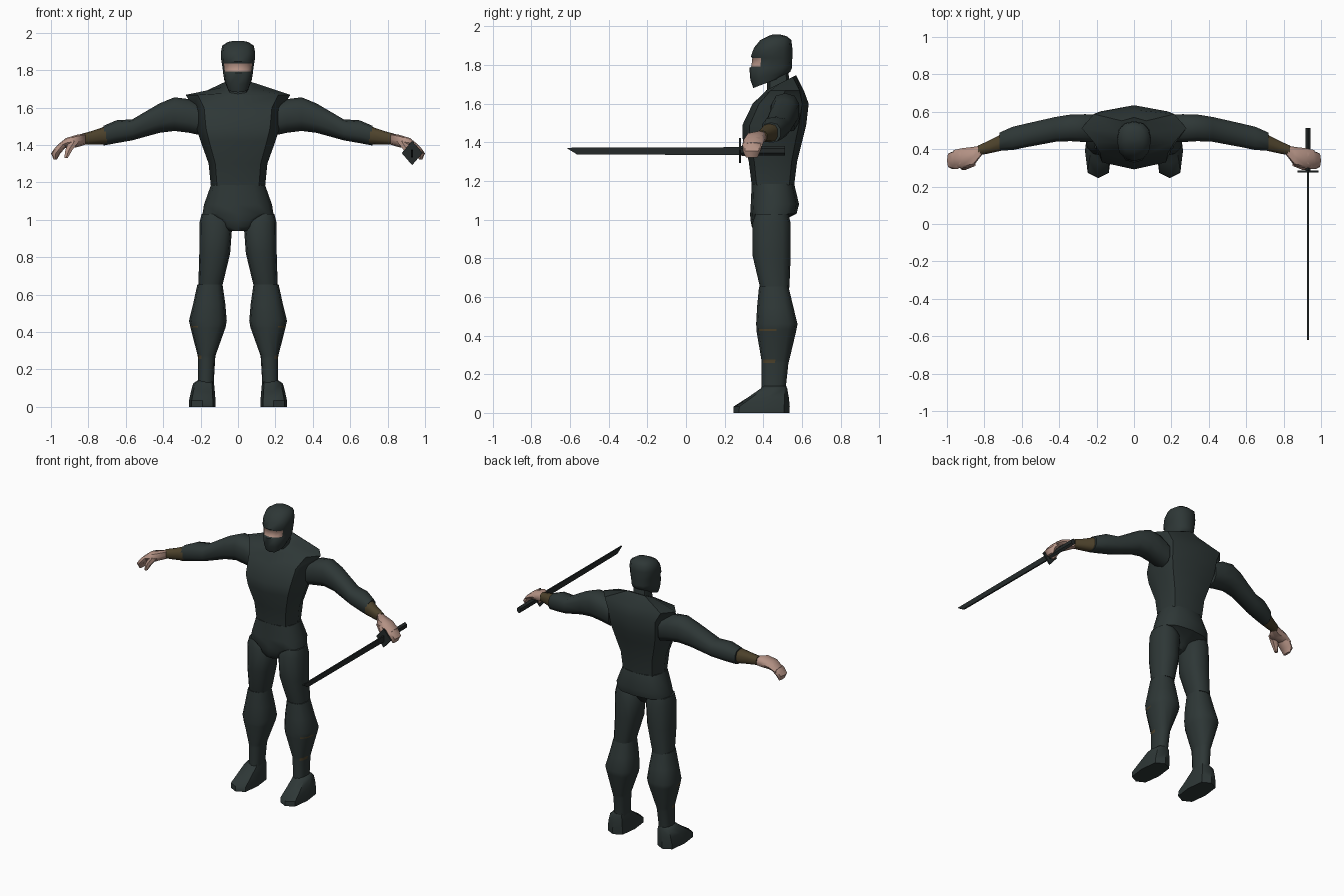
import bpy, bmesh, math


def material(name, rgb):
    m = bpy.data.materials.new(name)
    m.diffuse_color = (*rgb, 1)
    return m


CLOTH = material("dark_cloth", (0.027, 0.038, 0.037))
SKIN = material("skin", (0.46, 0.29, 0.235))
BROWN = material("brown_wrap", (0.075, 0.055, 0.025))
STEEL = material("dark_steel", (0.018, 0.023, 0.023))


def finish(name, bm, mats, rule=None, angle=50):
    bmesh.ops.recalc_face_normals(bm, faces=bm.faces[:])
    for f in bm.faces:
        f.smooth = True
        if rule:
            f.material_index = rule(f.calc_center_median(), f.normal)
    me = bpy.data.meshes.new(name)
    bm.to_mesh(me)
    bm.free()
    for m in mats:
        me.materials.append(m)
    me.set_sharp_from_angle(angle=math.radians(angle))
    ob = bpy.data.objects.new(name, me)
    bpy.context.collection.objects.link(ob)
    return ob


def loft(name, rings, axis="z", n=12, power=0.8, side=1, mats=(CLOTH,), rule=None):
    """Skin rounded-box rings given as (station, u0, u1, v0, v1, tilt)."""
    bm = bmesh.new()
    loops = []
    for w, u0, u1, v0, v1, *tilt in rings:
        loop = []
        for i in range(n):
            a = 2 * math.pi * i / n - math.pi / 2
            c, s = math.cos(a), math.sin(a)
            c = 0 if abs(c) < 1e-6 else math.copysign(abs(c) ** power, c)
            s = 0 if abs(s) < 1e-6 else math.copysign(abs(s) ** power, s)
            u = (u0 + u1) / 2 + c * (u1 - u0) / 2
            dv = s * (v1 - v0) / 2
            v = (v0 + v1) / 2 + dv
            t = w + (tilt[0] * dv if tilt else 0)
            co = (u, v, t) if axis == "z" else (t, u, v)
            loop.append(bm.verts.new((co[0] * side, co[1], co[2])))
        loops.append(loop)
    for a, b in zip(loops, loops[1:]):
        for i in range(n):
            j = (i + 1) % n
            bm.faces.new((a[i], a[j], b[j], b[i]))
    bm.faces.new(loops[0])
    bm.faces.new(loops[-1])
    return finish(name, bm, mats, rule)


def extrude_outline(name, outline, axis, start, depth, mat):
    """Extrude a flat outline: axis y takes (x, z) points, axis x takes (y, z)."""
    bm = bmesh.new()
    put = (lambda p, d: (p[0], d, p[1])) if axis == "y" else (lambda p, d: (d, p[0], p[1]))
    a = [bm.verts.new(put(p, start)) for p in outline]
    b = [bm.verts.new(put(p, start + depth)) for p in outline]
    for i in range(len(a)):
        j = (i + 1) % len(a)
        bm.faces.new((a[i], a[j], b[j], b[i]))
    bm.faces.new(a)
    bm.faces.new(b)
    return finish(name, bm, (mat,), angle=20)


# Tunic with flared shoulders and a raised back collar
loft("torso", [
    (1.18, -.145, .145, .34, .56),
    (1.30, -.157, .157, .325, .575),
    (1.42, -.20, .20, .293, .605),
    (1.49, -.222, .222, .292, .622),
    (1.60, -.235, .235, .345, .635),
    (1.668, -.28, .28, .415, .61),
    (1.708, -.085, .085, .41, .57, .5)], n=8, power=.75)

# Hips and crotch
loft("pelvis", [
    (1.185, -.145, .145, .34, .56),
    (1.08, -.182, .182, .335, .585),
    (1.03, -.19, .19, .332, .572),
    (1.00, -.11, .11, .333, .51),
    (.965, -.09, .09, .34, .48),
    (.94, -.05, .05, .355, .46)])

# Neck and hooded head with an eye opening
loft("neck", [(1.64, -.06, .06, .42, .545), (1.76, -.055, .055, .42, .53)], n=8)
loft("head", [
    (1.712, -.06, .06, .348, .51, .38),
    (1.745, -.073, .073, .333, .54, .2),
    (1.785, -.080, .080, .328, .548),
    (1.792, -.080, .080, .338, .548),
    (1.836, -.086, .086, .343, .55),
    (1.845, -.089, .089, .336, .55),
    (1.89, -.092, .092, .352, .55),
    (1.93, -.085, .085, .385, .545),
    (1.95, -.055, .055, .425, .52),
    (1.957, -.025, .025, .445, .49)], power=.85, mats=(CLOTH, SKIN),
    rule=lambda c, n: int(1.79 < c.z < 1.84 and c.y < .40))


def tie_rule(c, n):
    # Small ties on the outer front of the calf
    return int((.42 < c.z < .435 or .255 < c.z < .275) and abs(c.x) > .19
               and n.y < -.1 and abs(n.x) > .4)


for side, word in ((-1, "right"), (1, "left")):
    # Legs
    loft(word + "_thigh", [
        (1.03, .07, .195, .36, .53),
        (.98, .03, .207, .343, .542),
        (.82, .042, .207, .343, .542),
        (.65, .083, .212, .383, .535)], side=side)
    loft(word + "_calf", [
        (.655, .083, .217, .378, .53),
        (.55, .068, .24, .368, .555),
        (.46, .06, .262, .363, .577),
        (.433, .065, .256, .365, .572),
        (.423, .067, .254, .365, .570),
        (.275, .12, .216, .39, .535),
        (.257, .122, .214, .391, .53),
        (.12, .13, .214, .392, .515)], side=side, mats=(CLOTH, BROWN), rule=tie_rule)
    loft(word + "_foot", [
        (0, .12, .262, .245, .535),
        (.033, .12, .262, .247, .537),
        (.08, .124, .252, .32, .532),
        (.125, .128, .24, .385, .524),
        (.14, .133, .217, .397, .518)], n=8, power=.65, side=side)
    # Upper arm and sleeve
    loft(word + "_sleeve", [
        (.19, .435, .585, 1.45, 1.61),
        (.26, .435, .59, 1.465, 1.645),
        (.34, .44, .588, 1.475, 1.655),
        (.42, .437, .575, 1.465, 1.622),
        (.565, .41, .542, 1.425, 1.537),
        (.65, .393, .522, 1.41, 1.532),
        (.72, .39, .49, 1.397, 1.502)], axis="x", n=10, side=side)
    # Wrapped wrist
    loft(word + "_wrist", [
        (.70, .392, .487, 1.402, 1.503),
        (.78, .375, .445, 1.402, 1.475),
        (.835, .365, .42, 1.402, 1.46)], axis="x", n=10, side=side, mats=(BROWN,))
    # Hand with curled fingers and thumb
    loft(word + "_palm", [
        (.815, .367, .42, 1.402, 1.462),
        (.86, .308, .412, 1.388, 1.455),
        (.92, .297, .405, 1.385, 1.437),
        (.965, .305, .395, 1.37, 1.40)], axis="x", n=8, side=side, mats=(SKIN,))
    loft(word + "_fingers", [
        (1.428, .90, .93, .315, .39),
        (1.39, .918, .975, .293, .395),
        (1.355, .95, 1.0, .295, .385),
        (1.322, .968, .985, .31, .37)], n=8, power=.7, side=side, mats=(SKIN,))
    loft(word + "_thumb", [
        (1.42, .845, .905, .30, .35),
        (1.375, .882, .925, .288, .328),
        (1.33, .91, .93, .29, .312)], n=6, side=side, mats=(SKIN,))

# Sword held forward in the left hand
extrude_outline("sword_blade", [(.29, 1.375), (-.62, 1.372), (-.565, 1.338), (.29, 1.334)],
                "x", .926, .010, STEEL)
extrude_outline("sword_guard", [(.875, 1.357), (.931, 1.292), (.987, 1.357), (.931, 1.422)],
                "y", .275, .010, STEEL)
extrude_outline("sword_handle", [(.918, 1.345), (.931, 1.333), (.944, 1.345),
                                 (.944, 1.368), (.931, 1.380), (.918, 1.368)],
                "y", .28, .232, STEEL)
